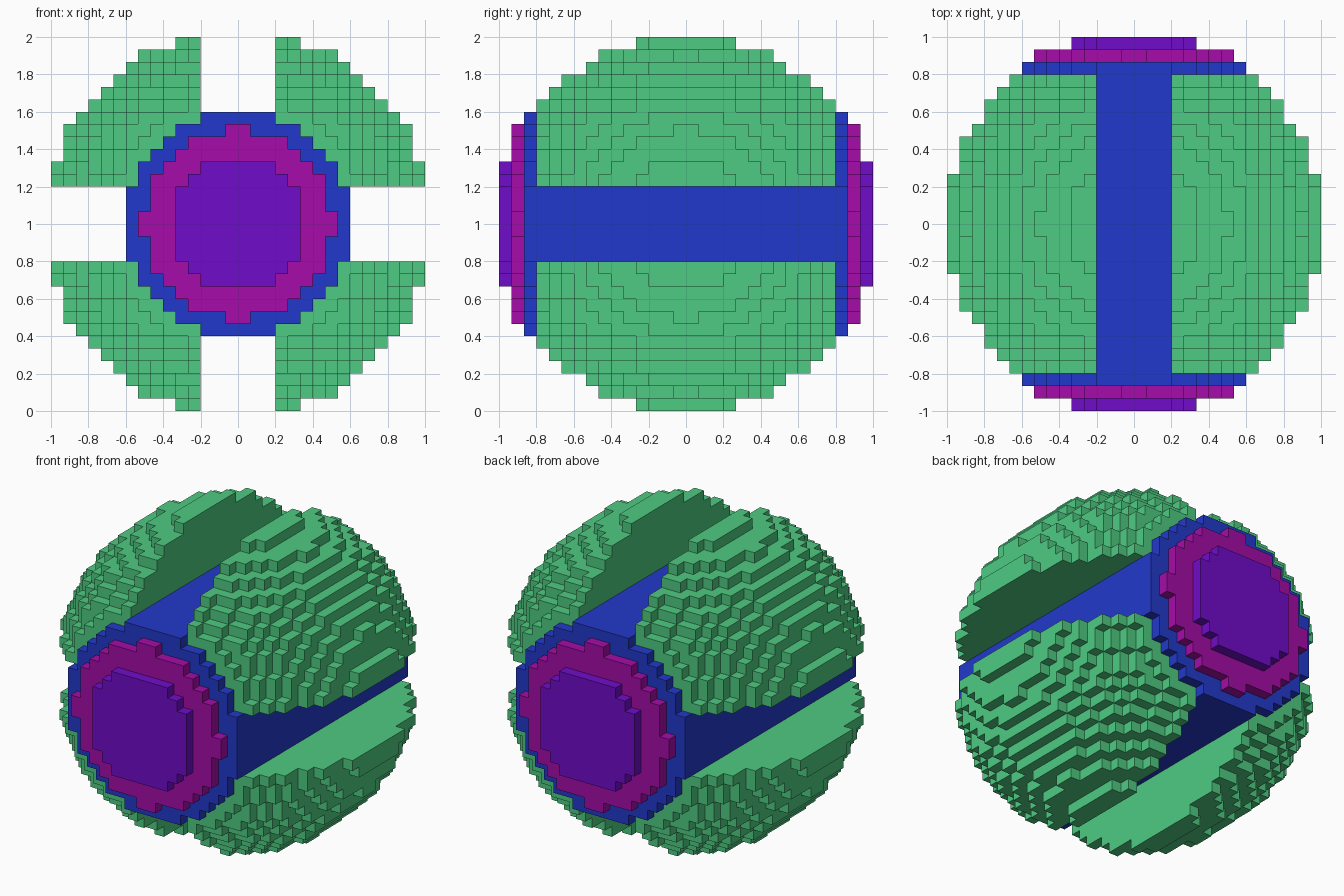
import bpy, bmesh
from mathutils import Vector

if "Cube" in bpy.data.objects:
    bpy.data.objects.remove(bpy.data.objects["Cube"])

N = 15             # voxels from centre to surface
V = 1.0 / N        # voxel size
R2 = 15.5 ** 2     # squared voxel radius of the ball


def linear(c):
    c /= 255
    return c / 12.92 if c <= 0.04045 else ((c + 0.055) / 1.055) ** 2.4


def material(name, rgb):
    m = bpy.data.materials.new(name)
    m.diffuse_color = (*[linear(c) for c in rgb], 1)
    m.use_nodes = True
    m.node_tree.nodes["Principled BSDF"].inputs["Base Color"].default_value = m.diffuse_color
    return m


MATS = {"shell": material("green", (78, 203, 130)),
        "core": material("blue", (34, 57, 203)),
        "end_ring": material("magenta", (165, 12, 168)),
        "end_cap": material("purple", (112, 12, 200))}


def part_at(i, j, k):
    """Name of the part that owns a voxel, or None where it is empty."""
    x, y, z = i + .5, j + .5, k + .5
    if x * x + y * y + z * z > R2:
        return None
    ax, ay, az = abs(x), abs(y), abs(z)
    side = "back" if y > 0 else "front"
    # stepped discs at both ends
    if ay > 14:
        return side + "_end_cap"
    if ay > 13:
        return side + "_end_ring"
    if ay > 12:
        return "core"
    # four long slots with the core showing at their floors
    if min(ax, az) < 3:
        return "core" if max(ax, az) < 9 else None
    # four shell quarters
    return ("upper" if z > 0 else "lower") + ("_right" if x > 0 else "_left") + "_shell"


span = range(-N, N)
grid = {}
for i in span:
    for j in span:
        for k in span:
            p = part_at(i, j, k)
            if p:
                grid[i, j, k] = p

# collect exposed voxel faces for each part
meshes = {p: (bmesh.new(), {}) for p in sorted(set(grid.values()))}
for cell, p in grid.items():
    bm, verts = meshes[p]
    for a in range(3):
        b, c = (a + 1) % 3, (a + 2) % 3
        for s in (0, 1):
            nb = list(cell)
            nb[a] += 2 * s - 1
            if tuple(nb) in grid:
                continue
            loop = []
            for u, w in ((0, 0), (1, 0), (1, 1), (0, 1)):
                q = list(cell)
                q[a] += s
                q[b] += u
                q[c] += w
                q = tuple(q)
                if q not in verts:
                    verts[q] = bm.verts.new(Vector(q) * V + Vector((0, 0, 1)))
                loop.append(verts[q])
            bm.faces.new(loop if s else loop[::-1])

# one object per part
for p, (bm, _) in meshes.items():
    me = bpy.data.meshes.new(p)
    bm.to_mesh(me)
    bm.free()
    me.materials.append(next(m for key, m in MATS.items() if p.endswith(key)))
    bpy.context.collection.objects.link(bpy.data.objects.new(p, me))
